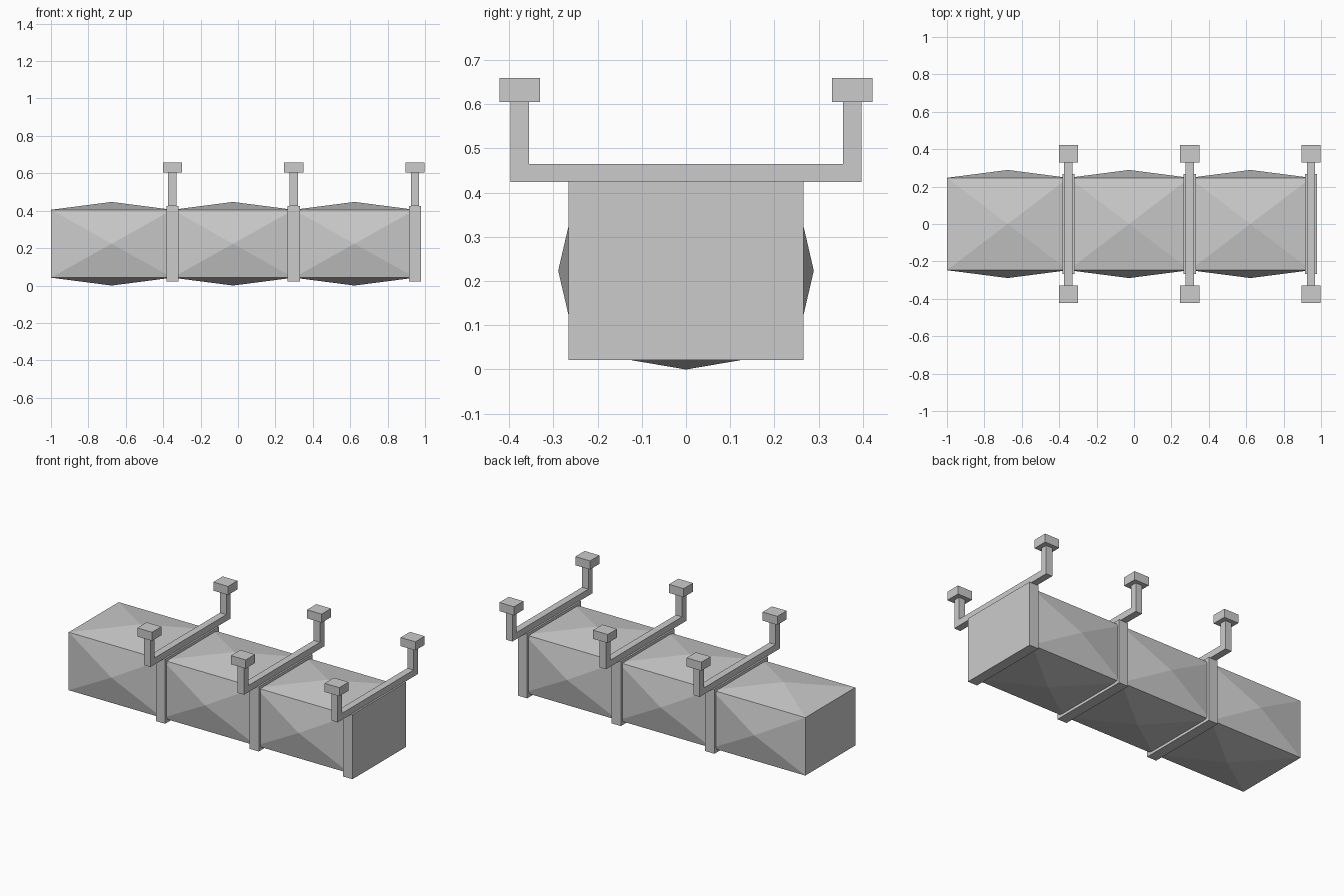
import bpy, bmesh
from mathutils import Matrix, Vector

if "Cube" in bpy.data.objects:
    bpy.data.objects.remove(bpy.data.objects["Cube"])

PITCH = 0.649          # length of one bag section
MID_Z = 0.2235         # height of the section centre


def finish(bm, name):
    bmesh.ops.recalc_face_normals(bm, faces=bm.faces[:])
    mesh = bpy.data.meshes.new(name)
    bm.to_mesh(mesh)
    bm.free()
    obj = bpy.data.objects.new(name, mesh)
    bpy.context.collection.objects.link(obj)
    return obj


def add_box(bm, centre, size):
    matrix = Matrix.Translation(centre) @ Matrix.Diagonal((*size, 1))
    return bmesh.ops.create_cube(bm, size=1, matrix=matrix)


def box(name, centre, size):
    bm = bmesh.new()
    add_box(bm, centre, size)
    return finish(bm, name)


def padded_section(name, x):
    # box whose four long sides bulge out to a shallow pyramid
    bm = bmesh.new()
    add_box(bm, (x, 0, MID_Z), (PITCH, 0.494, 0.363))
    bm.normal_update()
    sides = [f for f in bm.faces if abs(f.normal.x) < 0.5]
    bmesh.ops.poke(bm, faces=sides, offset=0.042)
    return finish(bm, name)


def cradle(name, x):
    # U-shaped bar: half profile mirrored across y, then extruded along x
    half = [(0.397, 0.424), (0.397, 0.606), (0.355, 0.606), (0.355, 0.465)]
    profile = half + [(-y, z) for y, z in reversed(half)]
    bm = bmesh.new()
    face = bm.faces.new([bm.verts.new((x - 0.022, y, z)) for y, z in profile])
    new = bmesh.ops.extrude_face_region(bm, geom=[face])["geom"]
    bmesh.ops.translate(bm, vec=Vector((0.044, 0, 0)),
                        verts=[v for v in new if isinstance(v, bmesh.types.BMVert)])
    return finish(bm, name)


for i in range(3):
    n = i + 1
    start = -1 + i * PITCH
    end = start + PITCH
    padded_section(f"padded_section_{n}", start + PITCH / 2)
    # solid frame plate at the end of each section
    box(f"frame_plate_{n}", (end, 0, MID_Z), (0.065, 0.532, 0.405))
    # hanger bar with a mounting block on each arm
    cradle(f"hanger_bar_{n}", end)
    for side, y in (("front", -0.376), ("back", 0.376)):
        box(f"mount_block_{side}_{n}", (end, y, 0.632), (0.102, 0.092, 0.054))
